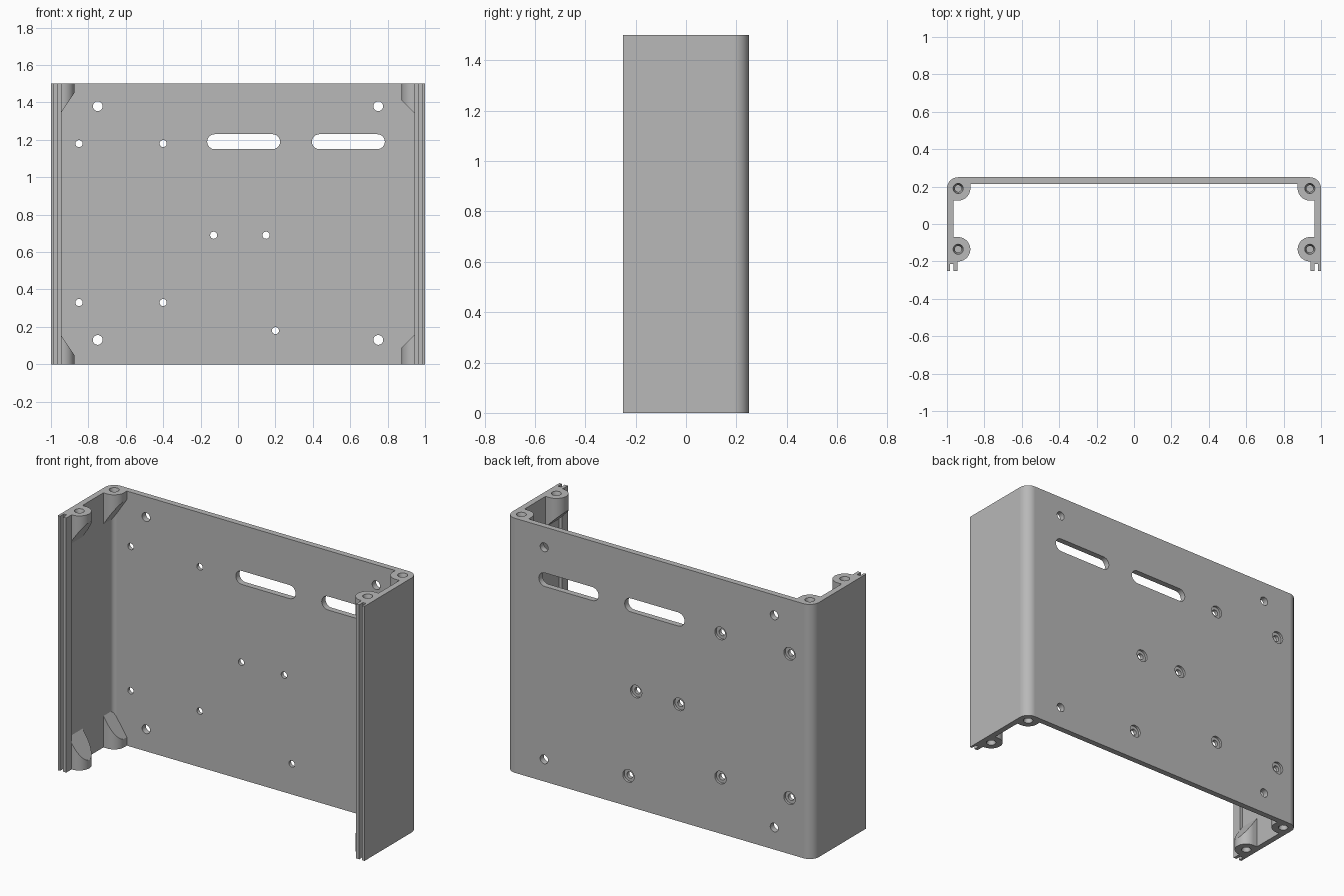
import bpy, bmesh
from math import sin, cos, pi, radians

if "Cube" in bpy.data.objects:
    bpy.data.objects.remove(bpy.data.objects["Cube"])

H = 1.5                    # height
HALF, BACK = 1.0, 0.25     # half width, half depth
WALL, ROUND = 0.035, 0.06  # wall thickness, outer corner radius
LIP = 0.055                # thickness of the grooved front lip
BOSS_X, BOSS_R = 0.94, 0.065

grey = bpy.data.materials.new("plain grey")
grey.use_nodes = True
colour = (0.48, 0.48, 0.48, 1)
grey.diffuse_color = colour
grey.node_tree.nodes["Principled BSDF"].inputs["Base Color"].default_value = colour


def arc(cx, cy, r, a0, a1, n=12):
    return [(cx + r * cos(radians(a0 + (a1 - a0) * i / n)),
             cy + r * sin(radians(a0 + (a1 - a0) * i / n))) for i in range(n + 1)]


def loft(bm, rings):
    """Closed solid through a list of matching rings of 3D points."""
    loops = [[bm.verts.new(p) for p in ring] for ring in rings]
    n = len(loops[0])
    for a, b in zip(loops, loops[1:]):
        for i in range(n):
            j = (i + 1) % n
            bm.faces.new((a[i], a[j], b[j], b[i]))
    bm.faces.new(loops[0][::-1])
    bm.faces.new(loops[-1])


def make_object(name, bm):
    bmesh.ops.recalc_face_normals(bm, faces=bm.faces[:])
    mesh = bpy.data.meshes.new(name)
    bm.to_mesh(mesh)
    bm.free()
    mesh.materials.append(grey)
    obj = bpy.data.objects.new(name, mesh)
    bpy.context.collection.objects.link(obj)
    return obj


def circle(cx, cy, r, n=32):
    return arc(cx, cy, r, 0, 360, n)[:-1]


# Bent shell: half profile with a grooved front lip, mirrored to the other side
inner = HALF - WALL
outer_half = [(0.985, -BACK), (HALF, -BACK)] + arc(HALF - ROUND, BACK - ROUND, ROUND, 0, 90)
fillet = ROUND - WALL
inner_half = arc(HALF - ROUND, BACK - ROUND, fillet, 90, 0, 6) + [
    (inner, -0.195), (HALF - LIP, -0.195), (HALF - LIP, -BACK),
    (0.965, -BACK), (0.965, -0.215), (0.985, -0.215)]
half = outer_half, inner_half
flip = lambda pts: [(-x, y) for x, y in reversed(pts)]
profile = outer_half + flip(outer_half) + flip(inner_half) + inner_half
bm = bmesh.new()
loft(bm, [[(x, y, z) for x, y in profile] for z in (0, H)])
shell = make_object("enclosure_shell", bm)

# Screw bosses at each end, sloping back into the side walls
front_boss = [(0.975, -0.07)] + arc(BOSS_X, -0.135, BOSS_R, 90, 270, 20) + [(0.975, -0.2)]
back_boss = [(0.975, 0.225), (0.875, 0.225)] + arc(BOSS_X, 0.19, BOSS_R, 180, 270) + [(0.975, 0.125)]
bm = bmesh.new()
for side, start, slope in ((-1, 0.05, 1.5), (1, 0.09, 1.0)):
    for pts in (front_boss, back_boss):
        for base, up in ((0, 1), (H, -1)):
            loft(bm, [[(side * x, y, base) for x, y in pts],
                      [(side * x, y, base + up * (start + slope * (x - 0.875)))
                       for x, y in pts]])
bosses = make_object("screw_bosses", bm)

# Cutters: blind screw holes in the bosses
bm = bmesh.new()
for side in (-1, 1):
    for y in (-0.135, 0.19):
        for base, up in ((0, 1), (H, -1)):
            loft(bm, [[(px, py, base + up * d) for px, py in circle(side * BOSS_X, y, r)]
                      for r, d in ((0.027, -0.02), (0.027, 0.005), (0.018, 0.03), (0.018, 0.09))])


def back_cut(steps):
    """Cut through the back panel; steps are (outline, y) pairs."""
    loft(bm, [[(x, y, z) for x, z in pts] for pts, y in steps])


# Cutters: plain corner holes, counterbored holes and vent slots
for x in (-0.75, 0.75):
    for z in (0.13, 1.38):
        back_cut([(circle(x, z, 0.026), y) for y in (0.15, 0.3)])
for x, z in ((-0.85, 1.18), (-0.4, 1.18), (-0.85, 0.33), (-0.4, 0.33),
             (-0.13, 0.69), (0.15, 0.69), (0.2, 0.18)):
    small, large = circle(x, z, 0.019), circle(x, z, 0.037)
    back_cut([(small, 0.15), (small, 0.236), (large, 0.236), (large, 0.3)])
for x in (0.03, 0.59):
    slot = arc(x + 0.155, 1.19, 0.04, -90, 90) + arc(x - 0.155, 1.19, 0.04, 90, 270)
    back_cut([(slot, y) for y in (0.15, 0.3)])
holes = make_object("hole_cutters", bm)

# Join the bosses, cut the holes, then drop the helpers
bpy.ops.object.select_all(action='DESELECT')
bpy.context.view_layer.objects.active = shell
shell.select_set(True)
for helper, operation in ((bosses, 'UNION'), (holes, 'DIFFERENCE')):
    helper.hide_render = True
    mod = shell.modifiers.new(helper.name, 'BOOLEAN')
    mod.operation, mod.solver, mod.object = operation, 'EXACT', helper
    bpy.ops.object.modifier_apply(modifier=mod.name)
for helper in (bosses, holes):
    bpy.data.objects.remove(helper)

# Smooth the curves, keep the edges crisp and the panels flat
bpy.ops.object.shade_smooth_by_angle(angle=radians(30))
weighted = shell.modifiers.new("flat_panels", 'WEIGHTED_NORMAL')
weighted.keep_sharp = True
